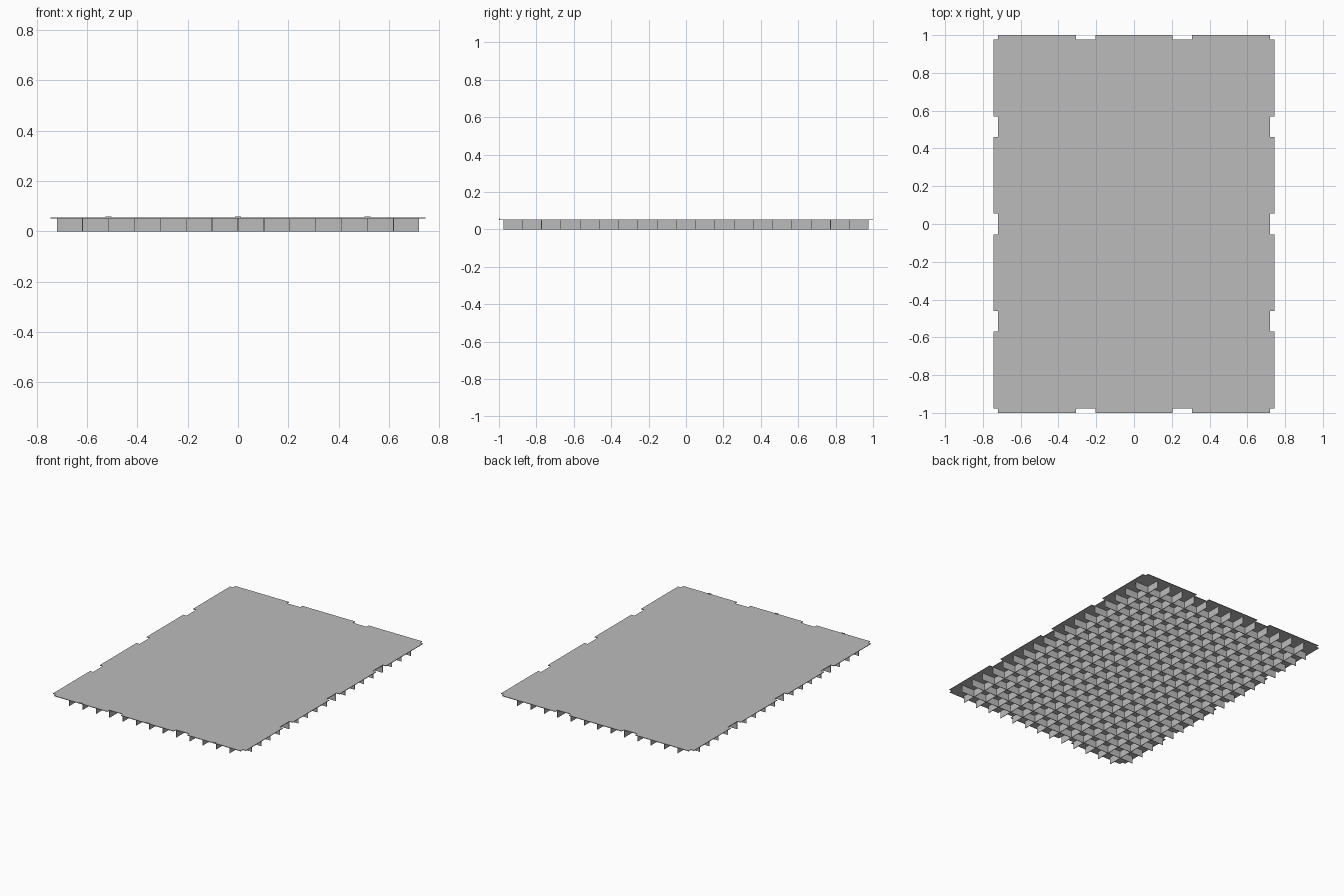
import bpy
import bmesh

if "Cube" in bpy.data.objects:
    bpy.data.objects.remove(bpy.data.objects["Cube"], do_unlink=True)

HALF_X, HALF_Y = 0.72, 0.976     # core of the panel, also the reach of the ribs
LIP = 0.024                      # how far the edge tabs stick out
PITCH = 0.103                    # rib spacing
UNDER, TOP = 0.05, 0.054         # panel underside and surface
RIB = 0.003

grey = bpy.data.materials.new("plain_grey")
grey.use_nodes = True
grey.diffuse_color = (0.5, 0.5, 0.5, 1)
grey.node_tree.nodes["Principled BSDF"].inputs["Base Color"].default_value = (0.5, 0.5, 0.5, 1)


def finish(name, bm):
    bmesh.ops.recalc_face_normals(bm, faces=bm.faces)
    mesh = bpy.data.meshes.new(name)
    bm.to_mesh(mesh)
    bm.free()
    mesh.materials.append(grey)
    obj = bpy.data.objects.new(name, mesh)
    bpy.context.collection.objects.link(obj)


def add_box(bm, x0, x1, y0, y1, z0, z1):
    verts = bmesh.ops.create_cube(bm, size=1)["verts"]
    for v in verts:
        v.co = ((x0 + x1) / 2 + v.co.x * (x1 - x0),
                (y0 + y1) / 2 + v.co.y * (y1 - y0),
                (z0 + z1) / 2 + v.co.z * (z1 - z0))


# Panel: one outline with tabs on every edge, extruded down
def edge_steps(spans, core):
    """Points (along, out) of one tabbed edge."""
    points = []
    for a, b in spans:
        points += [(a, core), (a, core + LIP), (b, core + LIP), (b, core)]
    return points


short_spans = [(-HALF_X, -0.308), (-0.204, 0.204), (0.308, HALF_X)]
long_spans = [(-HALF_Y, -0.568), (-0.46, -0.056), (0.056, 0.46), (0.568, HALF_Y)]
front = [(a, -o) for a, o in edge_steps(short_spans, HALF_Y)]
side = [(o, a) for a, o in edge_steps(long_spans, HALF_X)]
half = front + side
outline = half + [(-x, -y) for x, y in half]
outline = [p for i, p in enumerate(outline) if p != outline[i - 1]]

bm = bmesh.new()
face = bm.faces.new([bm.verts.new((x, y, UNDER)) for x, y in outline])
lifted = bmesh.ops.extrude_face_region(bm, geom=[face], use_keep_orig=True)["geom"]
for v in lifted:
    if isinstance(v, bmesh.types.BMVert):
        v.co.z = TOP
finish("panel", bm)

# Ribs running front to back
bm = bmesh.new()
for i in range(-6, 7):
    x = i * PITCH
    add_box(bm, x - RIB / 2, x + RIB / 2, -HALF_Y, HALF_Y, 0, UNDER)
finish("lengthwise_ribs", bm)

# Ribs running side to side
bm = bmesh.new()
for i in range(18):
    y = (i - 8.5) * PITCH
    add_box(bm, -HALF_X, HALF_X, y - RIB / 2, y + RIB / 2, 0, UNDER)
finish("crosswise_ribs", bm)

# Small raised nibs on the front edge
bm = bmesh.new()
for i in (-1, 0, 1):
    x = i * 5 * PITCH
    add_box(bm, x - 0.012, x + 0.012, -HALF_Y - LIP, -HALF_Y - LIP + 0.006, UNDER, 0.058)
finish("front_nibs", bm)
